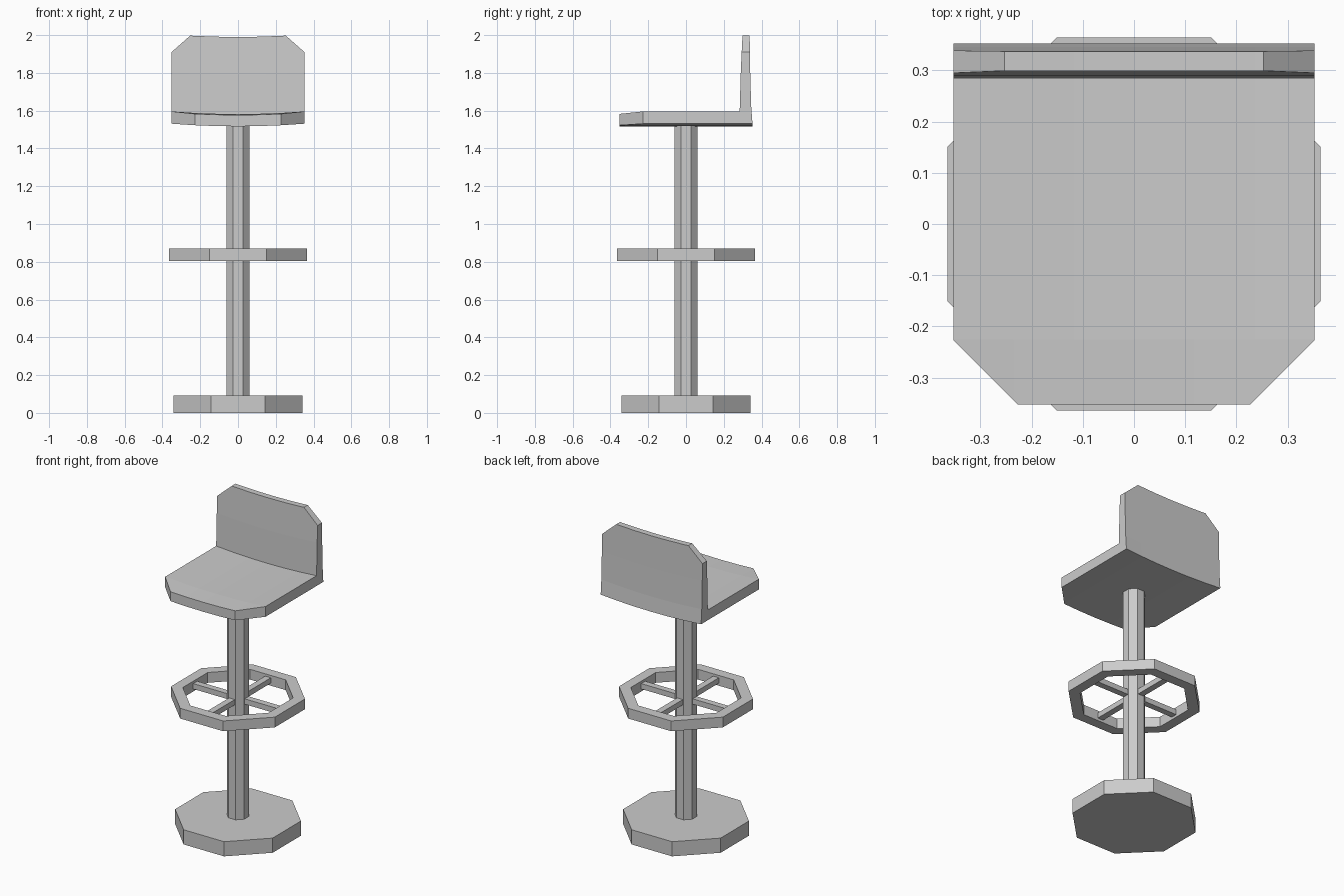
import bpy
import bmesh
from math import pi, cos
from mathutils import Vector, Matrix

default = bpy.data.objects.get("Cube")
if default:
    bpy.data.objects.remove(default, do_unlink=True)

# One plain grey for the whole stool
grey = bpy.data.materials.new("plain_grey")
grey.use_nodes = True
grey.diffuse_color = (0.6, 0.6, 0.6, 1)
grey.node_tree.nodes["Principled BSDF"].inputs["Base Color"].default_value = grey.diffuse_color

SIDES = 8


def finish(name, bm):
    bmesh.ops.recalc_face_normals(bm, faces=bm.faces)
    mesh = bpy.data.meshes.new(name)
    bm.to_mesh(mesh)
    bm.free()
    mesh.materials.append(grey)
    obj = bpy.data.objects.new(name, mesh)
    bpy.context.collection.objects.link(obj)
    return obj


def octagon(name, apothem, bottom, top, inner=None):
    """Eight-sided disc, or a ring when an inner apothem is given."""
    bm = bmesh.new()
    turn = Matrix.Rotation(pi / SIDES, 3, "Z")
    grow = 1 / cos(pi / SIDES)
    profile = [(apothem, bottom), (apothem, top)]
    if inner:
        profile += [(inner, top), (inner, bottom)]
    loops = []
    for i in range(SIDES):
        spin = Matrix.Rotation(2 * pi * i / SIDES, 3, "Z") @ turn
        loops.append([bm.verts.new(spin @ Vector((r * grow, 0, z))) for r, z in profile])
    count = len(profile)
    for i in range(SIDES):
        a, b = loops[i], loops[(i + 1) % SIDES]
        for j in range(count if inner else 1):
            k = (j + 1) % count
            bm.faces.new((a[j], b[j], b[k], a[k]))
    if not inner:
        for j in range(count):
            bm.faces.new([loop[j] for loop in loops])
    return finish(name, bm)


def box(name, size, centre):
    bm = bmesh.new()
    bmesh.ops.create_cube(bm, size=1)
    bmesh.ops.scale(bm, vec=size, verts=bm.verts)
    bmesh.ops.translate(bm, vec=centre, verts=bm.verts)
    return finish(name, bm)


# Base, column and foot ring
octagon("base", 0.342, 0, 0.093)
octagon("column", 0.061, 0.09, 1.54)
octagon("foot_ring", 0.364, 0.804, 0.869, inner=0.3)

# Crossed spokes joining the ring to the column
for name, x, y in (("left_spoke", 1, 0), ("right_spoke", -1, 0),
                   ("front_spoke", 0, -1), ("back_spoke", 0, 1)):
    size = (0.26 if x else 0.04, 0.26 if y else 0.04, 0.034)
    box(name, size, (x * 0.18, y * 0.18, 0.837))

# Seat and backrest: an L section carried across the width, sagging in the middle
HALF = 0.352
section = [(-HALF, 1.527), (HALF, 1.527), (0.345, 1.62), (0.34, 1.8), (0.337, 2.0),
           (0.299, 2.0), (0.29, 1.8), (0.284, 1.592), (-0.225, 1.592), (-HALF, 1.587)]
bm = bmesh.new()
rows = []
for i in range(-3, 4):
    t = i / 3
    sag = 0.014 * (1 - t * t)
    rows.append([bm.verts.new((t * HALF, y, z + 0.004 - sag)) for y, z in section])
for a, b in zip(rows, rows[1:]):
    for j in range(len(section)):
        k = (j + 1) % len(section)
        bm.faces.new((a[j], b[j], b[k], a[k]))
bm.faces.new(rows[0])
bm.faces.new(rows[-1])

# Trim the front corners of the seat and the top corners of the backrest
for side in (-1, 1):
    for point, normal in (((0.227, -HALF, 0), (1, -1, 0)),
                          ((0.25, 0, 2.0), (0.09, 0, 0.102))):
        cut = bmesh.ops.bisect_plane(
            bm, geom=bm.verts[:] + bm.edges[:] + bm.faces[:], dist=1e-5,
            plane_co=(side * point[0], point[1], point[2]),
            plane_no=(side * normal[0], normal[1], normal[2]), clear_outer=True)
        rim = [e for e in cut["geom_cut"] if isinstance(e, bmesh.types.BMEdge)]
        bmesh.ops.holes_fill(bm, edges=rim, sides=0)
finish("seat_and_backrest", bm)
